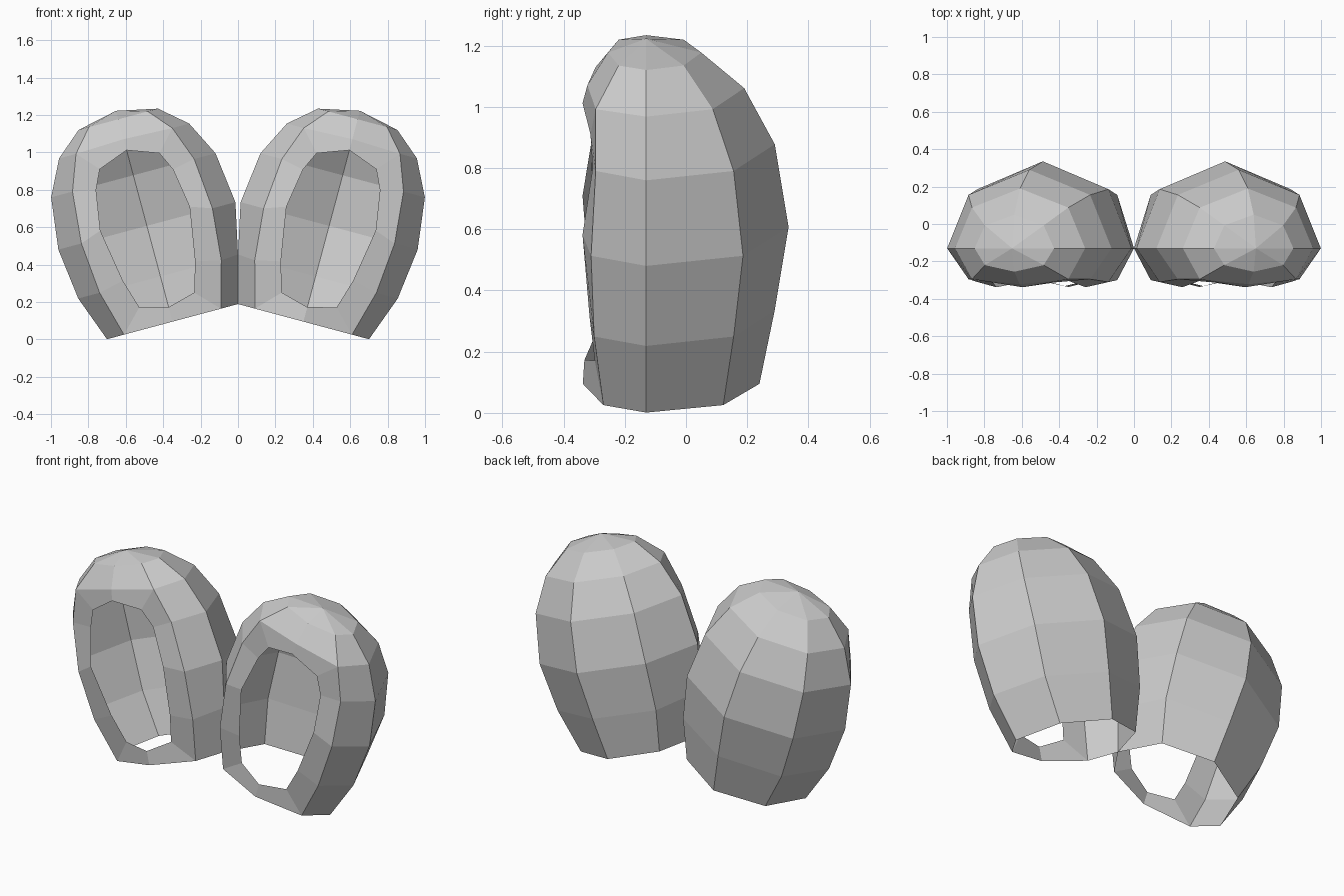
import bpy, bmesh, math

if "Cube" in bpy.data.objects:
    bpy.data.objects.remove(bpy.data.objects["Cube"])

TILT = math.radians(15)
SN, CS = math.sin(TILT), math.cos(TILT)
MID_Y = -0.13

# shell rows: height along axis, half width, back depth, front-edge depth
ROWS = [(0.00, 0.363, 0.370, 0.140),
        (0.25, 0.455, 0.420, 0.170),
        (0.53, 0.490, 0.465, 0.180),
        (0.81, 0.455, 0.420, 0.165),
        (1.00, 0.360, 0.320, 0.165),
        (1.12, 0.220, 0.180, 0.090)]
TIP = 1.167

# half outline of the front opening: offset from axis, height along axis, y
OPENING = [(0, 0.08, -0.332), (0.152, 0.12, -0.298), (0.20, 0.28, -0.315),
           (0.247, 0.57, -0.338), (0.213, 0.785, -0.305),
           (0.165, 0.888, -0.312), (0, 0.949, -0.338)]


def build_shell(name, side):
    bm = bmesh.new()

    def vert(s, t, y):
        # tilted local position, flattened against the centre plane
        x = max(0.0, 0.35 + s * CS + t * SN)
        return bm.verts.new((side * x, y, 0.095 - s * SN + t * CS))

    for k in (1, -1):
        # spine, back corner, side and front corner of every row
        grid = [[vert(0, t, MID_Y + d),
                 vert(k * 0.74 * w, t, MID_Y + 0.68 * d),
                 vert(k * w, t, MID_Y),
                 vert(k * 0.74 * w, t, MID_Y - f)] for t, w, d, f in ROWS]
        for a, b in zip(grid, grid[1:]):
            for i in range(3):
                bm.faces.new((a[i], a[i + 1], b[i + 1], b[i]))

        # front frame around the opening
        rim = [vert(k * s, t, y) for s, t, y in OPENING]
        low = vert(0, 0, -0.337)
        high = vert(0, 1.01, -0.322)
        brow = vert(0, 1.12, -0.255)
        edge = [low] + [row[3] for row in grid[:5]] + [high]
        for i in range(6):
            bm.faces.new((edge[i], edge[i + 1], rim[i + 1], rim[i]))
        bm.faces.new((grid[4][3], grid[5][3], brow, high))

        # pointed cap
        tip = vert(0, TIP, MID_Y)
        ring = grid[5] + [brow]
        for a, b in zip(ring, ring[1:]):
            bm.faces.new((a, b, tip))

    bmesh.ops.remove_doubles(bm, verts=bm.verts[:], dist=0.0005)
    bmesh.ops.recalc_face_normals(bm, faces=bm.faces[:])
    mesh = bpy.data.meshes.new(name)
    bm.to_mesh(mesh)
    bm.free()
    obj = bpy.data.objects.new(name, mesh)
    bpy.context.collection.objects.link(obj)
    return obj


build_shell("right_shell", 1)
build_shell("left_shell", -1)
